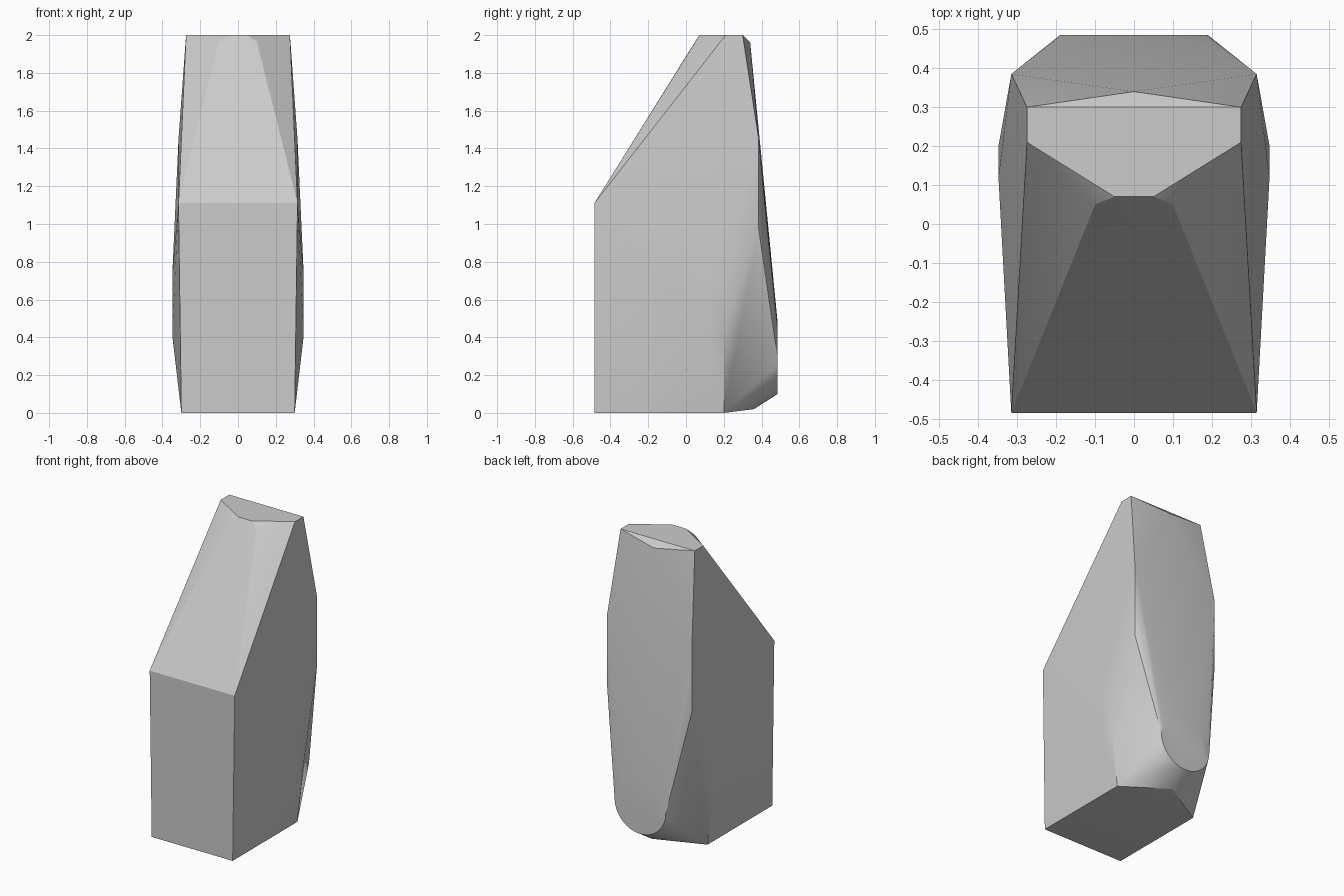
import bpy, bmesh, math

cube = bpy.data.objects.get("Cube")
if cube:
    bpy.data.objects.remove(cube, do_unlink=True)

grey = bpy.data.materials.new("plain_grey")
grey.use_nodes = True
colour = (0.6, 0.6, 0.6, 1)
grey.diffuse_color = colour
grey.node_tree.nodes["Principled BSDF"].inputs["Base Color"].default_value = colour

# Corners of one half, mirrored across x
half = [
    (0.30, -0.485, 0), (0.315, -0.485, 1.11),                      # front face
    (0.30, 0.2, 0),                                                # base
    (0.348, 0.12, 0.41), (0.348, 0.2, 0.41),                       # side bulge
    (0.348, 0.12, 0.73), (0.348, 0.2, 0.65),
    (0.315, 0.385, 0.97), (0.315, 0.385, 1.45),                    # back shoulder
    (0.275, 0.21, 2), (0.275, 0.3, 2), (0.05, 0.07, 2),            # flat top
    (0.10, 0.05, 1.965), (0.18, 0.078, 1.925),                     # rounded brow
]
points = [(s * x, y, z) for x, y, z in half for s in (-1, 1)]
points += [(0, 0.34, 1.96), (0, 0.36, 0.02)]                       # back peak, heel

# Round flat pad low on the back
for i in range(32):
    a = math.tau * i / 32
    points.append((0.19 * math.cos(a), 0.485, 0.29 + 0.19 * math.sin(a)))

# Wrap the corners in one faceted shell
bm = bmesh.new()
for p in points:
    bm.verts.new(p)
hull = bmesh.ops.convex_hull(bm, input=bm.verts)
loose = [v for v in bm.verts if not v.link_faces]
bmesh.ops.delete(bm, geom=loose, context='VERTS')
bmesh.ops.dissolve_limit(bm, angle_limit=0.01, verts=bm.verts, edges=bm.edges)
bmesh.ops.recalc_face_normals(bm, faces=bm.faces)
mesh = bpy.data.meshes.new("faceted_body")
bm.to_mesh(mesh)
bm.free()

body = bpy.data.objects.new("faceted_body", mesh)
bpy.context.collection.objects.link(body)
mesh.materials.append(grey)
bpy.ops.object.select_all(action='DESELECT')
body.select_set(True)
bpy.context.view_layer.objects.active = body
bpy.ops.object.shade_smooth_by_angle(angle=math.radians(20))
